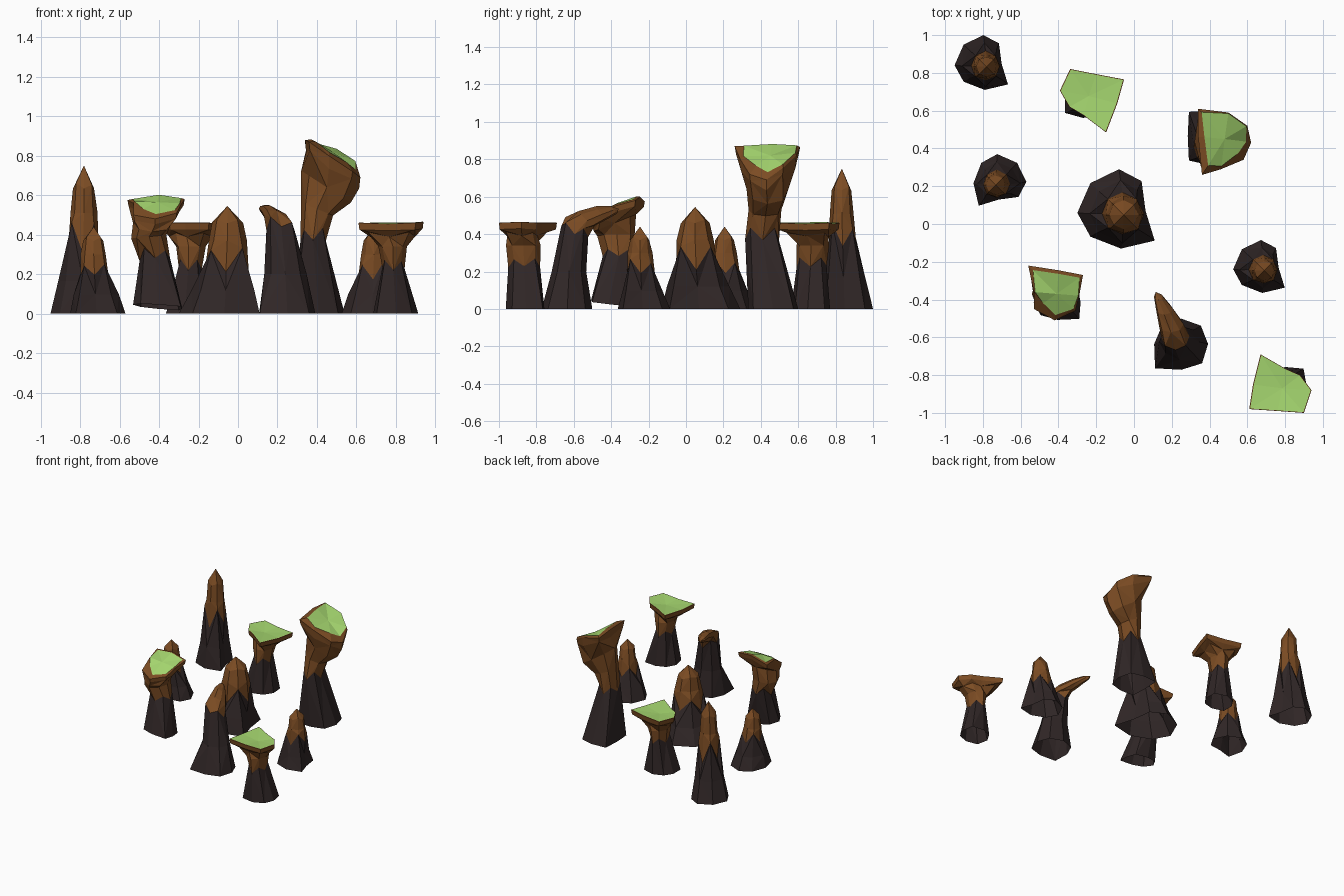
import bpy, bmesh, math, random
from mathutils import Matrix, Vector

if "Cube" in bpy.data.objects:
    bpy.data.objects.remove(bpy.data.objects["Cube"])

random.seed(4)
SIDES = 8


def material(name, rgb):
    m = bpy.data.materials.new(name)
    m.diffuse_color = (*rgb, 1)
    m.use_nodes = True
    m.node_tree.nodes["Principled BSDF"].inputs["Base Color"].default_value = m.diffuse_color
    return m


MATS = [material("dark_stone", (0.030, 0.020, 0.020)),
        material("brown_stone", (0.200, 0.072, 0.017)),
        material("grass_green", (0.380, 0.680, 0.160))]


def ring(cx, cy, z, rx, ry, tx=0, ty=0, corners={}):
    """Slightly uneven eight-sided ring; tx and ty tilt it, corners push points out."""
    pts = []
    for i in range(SIDES):
        a = 2 * math.pi * i / SIDES
        r = corners.get(i, random.uniform(0.93, 1.05))
        dx, dy = rx * r * math.cos(a), ry * r * math.sin(a)
        pts.append(Vector((cx + dx, cy + dy, z + tx * dx + ty * dy)))
    return pts


def scaled(pts, centre, s, dz=0):
    """Copy of a ring scaled about a centre; s is one factor or one per point."""
    c = Vector(centre)
    s = s if isinstance(s, list) else [s] * SIDES
    return [c + (p - c) * k + Vector((0, 0, dz)) for p, k in zip(pts, s)]


def zigzag(pts, amount):
    return [p + Vector((0, 0, amount * (1 if i % 2 else -1) * random.uniform(0.5, 1.2)))
            for i, p in enumerate(pts)]


def rock(name, rings, border, green=None, top=None, xf=None):
    """Loft rings, open below; brown above ring 'border', green above ring 'green'."""
    bm = bmesh.new()
    loops = [[bm.verts.new(p) for p in r] for r in rings]

    def colour(k):
        return 2 if green is not None and k >= green else (1 if k >= border else 0)

    for k in range(len(loops) - 1):
        a, b = loops[k], loops[k + 1]
        for i in range(SIDES):
            j = (i + 1) % SIDES
            if (i + k) % 2:
                tris = [(a[i], a[j], b[j]), (a[i], b[j], b[i])]
            else:
                tris = [(a[i], a[j], b[i]), (a[j], b[j], b[i])]
            for t in tris:
                bm.faces.new(t).material_index = colour(k)
    # fan over the top
    v = bm.verts.new(Vector(top))
    for i in range(SIDES):
        f = bm.faces.new((loops[-1][i], loops[-1][(i + 1) % SIDES], v))
        f.material_index = colour(len(loops) - 1)
    if xf:
        bm.transform(xf)
    bm.normal_update()
    me = bpy.data.meshes.new(name)
    bm.to_mesh(me)
    bm.free()
    for m in MATS:
        me.materials.append(m)
    ob = bpy.data.objects.new(name, me)
    bpy.context.collection.objects.link(ob)


# Pointed spires: shared footprint and taper, differing in size and turn
FOOT = [(0.72, -0.05), (0.62, 0.7), (0.05, 1), (-0.67, 0.65),
        (-1, -0.1), (-0.67, -0.7), (0.1, -1), (0.95, -0.8)]
TAPER = [(0, 1, 0), (0.22, 0.79, 0.3), (0.50, 0.54, 0.8), (0.68, 0.46, 1), (0.86, 0.37, 1)]


def spire(name, x, y, r, h, turn):
    rings = []
    for t, s, lean in TAPER:
        pts = []
        for i, (u, v) in enumerate(FOOT):
            if t > 0.3:  # upper part is rounder than the foot
                a = 2 * math.pi * i / SIDES
                u, v = math.cos(a), math.sin(a)
            j = random.uniform(0.93, 1.05) if t else 1
            pts.append(Vector((r * (u * s * j + 0.17 * lean),
                               r * (v * s * j - 0.15 * lean), t * h)))
        rings.append(pts)
    rings[2] = zigzag(rings[2], 0.10 * h)
    rings[4] = zigzag(rings[4], 0.02 * h)
    xf = Matrix.Translation((x, y, 0)) @ Matrix.Rotation(math.radians(turn), 4, 'Z')
    rock(name, rings, 2, top=(r * 0.17, -r * 0.15, h), xf=xf)


spire("centre_spire", -0.09, 0.08, 0.21, 0.545, 0)
spire("tall_spire", -0.805, 0.855, 0.145, 0.75, 0)
spire("left_spire", -0.71, 0.23, 0.14, 0.44, -90)
spire("right_spire", 0.665, -0.225, 0.14, 0.44, 0)

# Flat-topped rocks: one shape, repeated turned half round
CAP = [(0.94, -0.88, 0.465), (0.88, -0.80, 0.46), (0.80, -0.765, 0.46), (0.67, -0.69, 0.46),
       (0.63, -0.85, 0.455), (0.61, -0.98, 0.46), (0.76, -0.99, 0.455), (0.90, -1.0, 0.46)]


def flat_top(name, xf=None):
    cap = [Vector(p) for p in CAP]
    mid = (0.785, -0.87, 0.46)
    rings = [ring(0.80, -0.855, 0, 0.115, 0.105, corners={1: 1.2, 5: 1.2}),
             zigzag(ring(0.787, -0.865, 0.25, 0.06, 0.083), 0.025),
             ring(0.785, -0.87, 0.34, 0.075, 0.09),
             zigzag(scaled(cap, mid, 0.72, -0.06), 0.012),
             scaled(cap, mid, 0.97, -0.035),
             cap,
             scaled(cap, mid, 0.97, 0.001)]
    rock(name, rings, 1, green=6, top=(0.785, -0.87, 0.447), xf=xf)


flat_top("front_flat_rock")
flat_top("back_flat_rock", Matrix.Translation((-0.10, 0.625, 0))
         @ Matrix.Rotation(math.radians(173), 4, 'Z')
         @ Matrix.Translation((-0.64, 0.835, 0)))

# Tall overhanging rock with a sloping, humped grassy top
cap = [Vector(p) for p in [(0.62, 0.43, 0.69), (0.60, 0.52, 0.755), (0.50, 0.59, 0.82),
                           (0.34, 0.61, 0.865), (0.34, 0.46, 0.88), (0.36, 0.26, 0.87),
                           (0.46, 0.29, 0.80), (0.58, 0.34, 0.72)]]
rock("tall_overhang_rock",
     [ring(0.41, 0.465, 0, 0.125, 0.135, corners={1: 1.15, 3: 1.35, 5: 1.35, 7: 1.1}),
      zigzag(ring(0.38, 0.41, 0.40, 0.068, 0.09), 0.03),
      ring(0.40, 0.425, 0.53, 0.08, 0.09, -0.4),
      ring(0.45, 0.435, 0.64, 0.125, 0.115, -0.65),
      zigzag(scaled(cap, (0.46, 0.44, 0.80), 0.96, -0.05), 0.015),
      cap,
      scaled(cap, (0.49, 0.46, 0.82), [0.80, 0.95, 0.96, 0.88, 0.78, 0.75, 0.90, 0.70], 0.015)],
     1, green=6, top=(0.48, 0.45, 0.82))

# Smaller overhanging rock, tipped so its base is lifted
cap = [Vector(p) for p in [(-0.29, -0.38, 0.55), (-0.27, -0.27, 0.58), (-0.40, -0.245, 0.60),
                           (-0.56, -0.22, 0.575), (-0.53, -0.36, 0.56), (-0.53, -0.45, 0.50),
                           (-0.42, -0.51, 0.48), (-0.31, -0.46, 0.51)]]
rock("small_overhang_rock",
     [ring(-0.405, -0.415, 0.035, 0.125, 0.095, -0.08, -0.12, corners={7: 1.3, 1: 1.2}),
      zigzag(ring(-0.42, -0.36, 0.30, 0.075, 0.085), 0.03),
      ring(-0.45, -0.37, 0.39, 0.09, 0.10, 0.1),
      ring(-0.435, -0.38, 0.46, 0.10, 0.12, 0, 0.4),
      scaled(cap, (-0.41, -0.37, 0.54), 0.96, -0.03),
      cap,
      scaled(cap, (-0.40, -0.37, 0.56), [0.95, 0.86, 0.85, 0.84, 0.95, 0.62, 0.80, 0.88], 0.008)],
     1, green=6, top=(-0.41, -0.37, 0.565))

# Bent rock whose head leans over backwards
rock("bent_rock",
     [ring(0.25, -0.635, 0, 0.142, 0.132, corners={5: 1.38, 0: 1.0, 7: 1.1}),
      ring(0.24, -0.625, 0.20, 0.108, 0.09),
      zigzag(ring(0.22, -0.595, 0.43, 0.078, 0.07, -0.1, -0.4), 0.03),
      ring(0.195, -0.53, 0.485, 0.065, 0.045, -0.2, -0.9),
      ring(0.16, -0.45, 0.515, 0.045, 0.03, -0.2, -1.1),
      ring(0.13, -0.385, 0.53, 0.024, 0.016, 0, -1.2)],
     2, top=(0.115, -0.36, 0.535))
